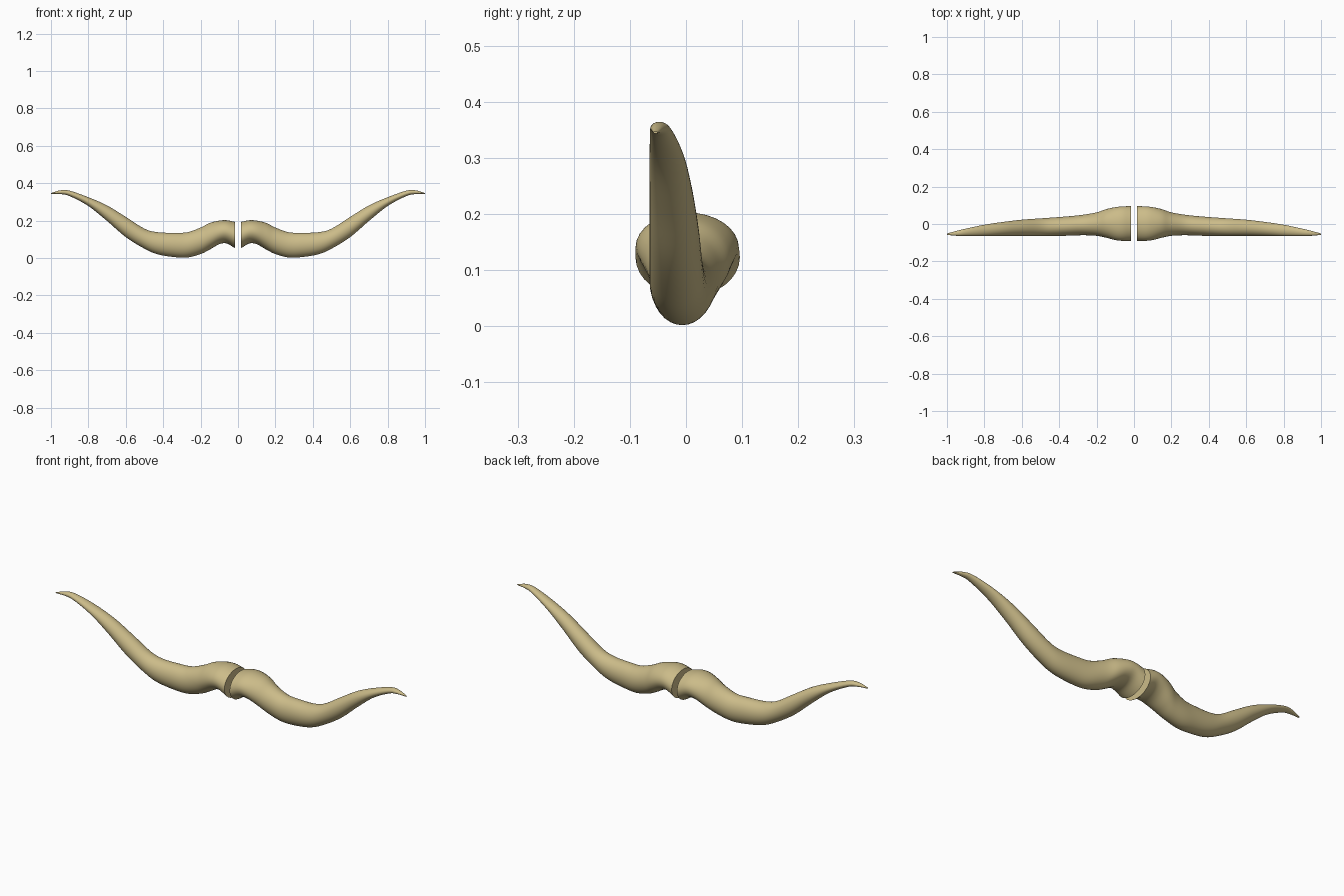
import bpy, bmesh, math
from mathutils import Vector

cube = bpy.data.objects.get("Cube")
if cube:
    bpy.data.objects.remove(cube, do_unlink=True)

# Horn colour
horn_tan = bpy.data.materials.new("horn_tan")
horn_tan.use_nodes = True
colour = (0.60, 0.50, 0.25, 1)
horn_tan.diffuse_color = colour
horn_tan.node_tree.nodes["Principled BSDF"].inputs["Base Color"].default_value = colour

# Stations from root to tip: distance out, top, bottom, front, back
STATIONS = [
    (.015, .193, .052, -.09, .096),
    (.06, .202, .078, -.09, .094),
    (.1, .2, .074, -.086, .09),
    (.15, .188, .046, -.073, .079),
    (.2, .163, .021, -.063, .062),
    (.27, .138, .003, -.06, .05),
    (.34, .135, .005, -.062, .042),
    (.43, .138, .02, -.065, .035),
    (.5, .157, .05, -.065, .03),
    (.6, .22, .112, -.065, .023),
    (.7, .281, .198, -.065, .011),
    (.8, .325, .278, -.065, -.004),
    (.9, .36, .331, -.064, -.025),
    (.95, .362, .342, -.063, -.037),
    (1, .347, .343, -.058, -.051),
]
SIDES = 32
STEPS = 5


def spline(points, steps):
    """Smooth curve through all the stations."""
    pts = [Vector(p) for p in points]
    pts = [2 * pts[0] - pts[1]] + pts + [2 * pts[-1] - pts[-2]]
    out = []
    for a, b, c, d in zip(pts, pts[1:], pts[2:], pts[3:]):
        for i in range(steps):
            t = i / steps
            out.append(b + (c - a) * (t / 2) + (2 * a - 5 * b + 4 * c - d) * (t * t / 2)
                       + (3 * b - a - 3 * c + d) * (t ** 3 / 2))
    return out + [pts[-2]]


def make_horn(name, side):
    bm = bmesh.new()
    rings = []
    for x, top, bottom, front, back in spline([Vector(s) for s in STATIONS], STEPS):
        ring = []
        for i in range(SIDES):
            a = math.tau * i / SIDES
            y = (front + back) / 2 + (back - front) / 2 * math.cos(a)
            z = (top + bottom) / 2 + (top - bottom) / 2 * math.sin(a)
            ring.append(bm.verts.new((side * x, y, z)))
        rings.append(ring)
    # Skin between rings
    for r, s in zip(rings, rings[1:]):
        for i in range(SIDES):
            j = (i + 1) % SIDES
            bm.faces.new((r[i], r[j], s[j], s[i]))
    # Root and tip caps
    bm.faces.new(rings[0])
    bm.faces.new(rings[-1])
    bmesh.ops.recalc_face_normals(bm, faces=bm.faces)
    mesh = bpy.data.meshes.new(name)
    bm.to_mesh(mesh)
    bm.free()
    mesh.materials.append(horn_tan)
    horn = bpy.data.objects.new(name, mesh)
    bpy.context.collection.objects.link(horn)
    bpy.ops.object.select_all(action="DESELECT")
    horn.select_set(True)
    bpy.context.view_layer.objects.active = horn
    bpy.ops.object.shade_smooth_by_angle(angle=math.radians(40))


make_horn("left_horn", 1)
make_horn("right_horn", -1)
